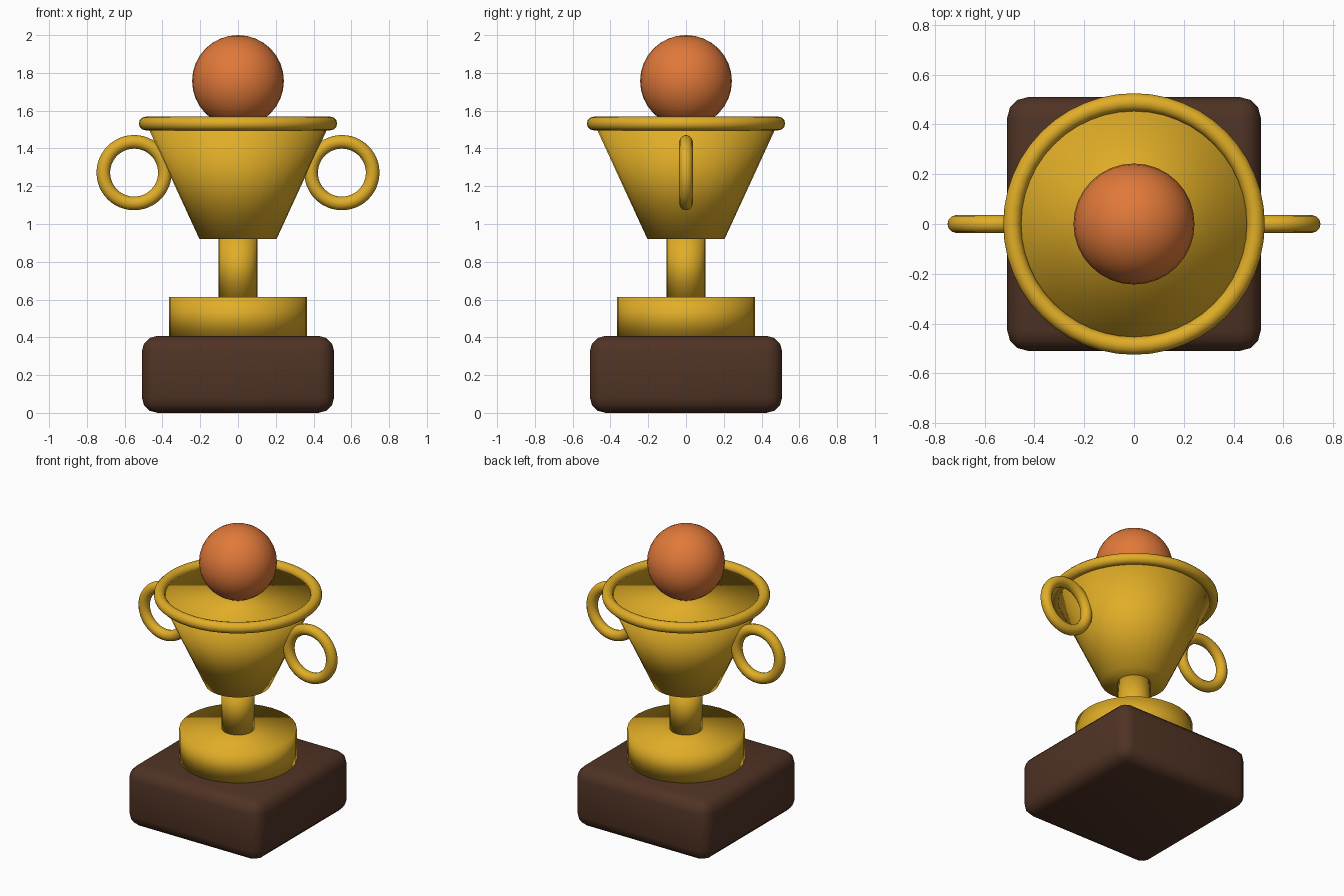
import bpy
from math import pi

cube = bpy.data.objects.get("Cube")
if cube:
    bpy.data.objects.remove(cube, do_unlink=True)


def material(name, rgb):
    mat = bpy.data.materials.new(name)
    mat.use_nodes = True
    color = (*rgb, 1.0)
    mat.diffuse_color = color
    mat.node_tree.nodes["Principled BSDF"].inputs["Base Color"].default_value = color
    return mat


gold = material("gold", (0.75, 0.42, 0.02))
wood = material("dark wood", (0.08, 0.033, 0.018))
orange = material("orange", (0.75, 0.19, 0.042))


def finish(name, mat):
    """Name, colour and smooth the object just added."""
    obj = bpy.context.object
    obj.name = obj.data.name = name
    obj.data.materials.append(mat)
    bpy.ops.object.shade_smooth()
    return obj


def frustum(name, r_bottom, r_top, z_bottom, z_top):
    bpy.ops.mesh.primitive_cone_add(
        vertices=32, radius1=r_bottom, radius2=r_top, depth=z_top - z_bottom,
        location=(0, 0, (z_bottom + z_top) / 2))
    return finish(name, gold)


def ring(name, radius, location, rotation=(0, 0, 0)):
    bpy.ops.mesh.primitive_torus_add(
        major_radius=radius, minor_radius=0.036, major_segments=48,
        minor_segments=12, location=location, rotation=rotation)
    return finish(name, gold)


# Rounded wooden block
bpy.ops.mesh.primitive_cube_add(size=1, location=(0, 0, 0.204))
bpy.context.object.scale = (1.018, 1.018, 0.407)
bpy.ops.object.transform_apply(location=False, rotation=False, scale=True)
block = finish("wooden_base", wood)
bevel = block.modifiers.new("Rounded edges", "BEVEL")
bevel.width = 0.082
bevel.segments = 3

# Plinth, stem and solid-topped cup
frustum("plinth", 0.366, 0.366, 0.407, 0.614)
frustum("stem", 0.102, 0.102, 0.614, 0.92)
frustum("cup", 0.204, 0.485, 0.92, 1.53)
ring("cup_rim", 0.489, (0, 0, 1.532))

# Upright ring handles
for side, x in (("left", 1), ("right", -1)):
    ring(side + "_handle", 0.163, (x * 0.55, 0, 1.272), (pi / 2, 0, 0))

# Ball resting on the cup
bpy.ops.mesh.primitive_uv_sphere_add(
    segments=32, ring_count=16, radius=0.243, location=(0, 0, 1.757))
finish("ball", orange)
